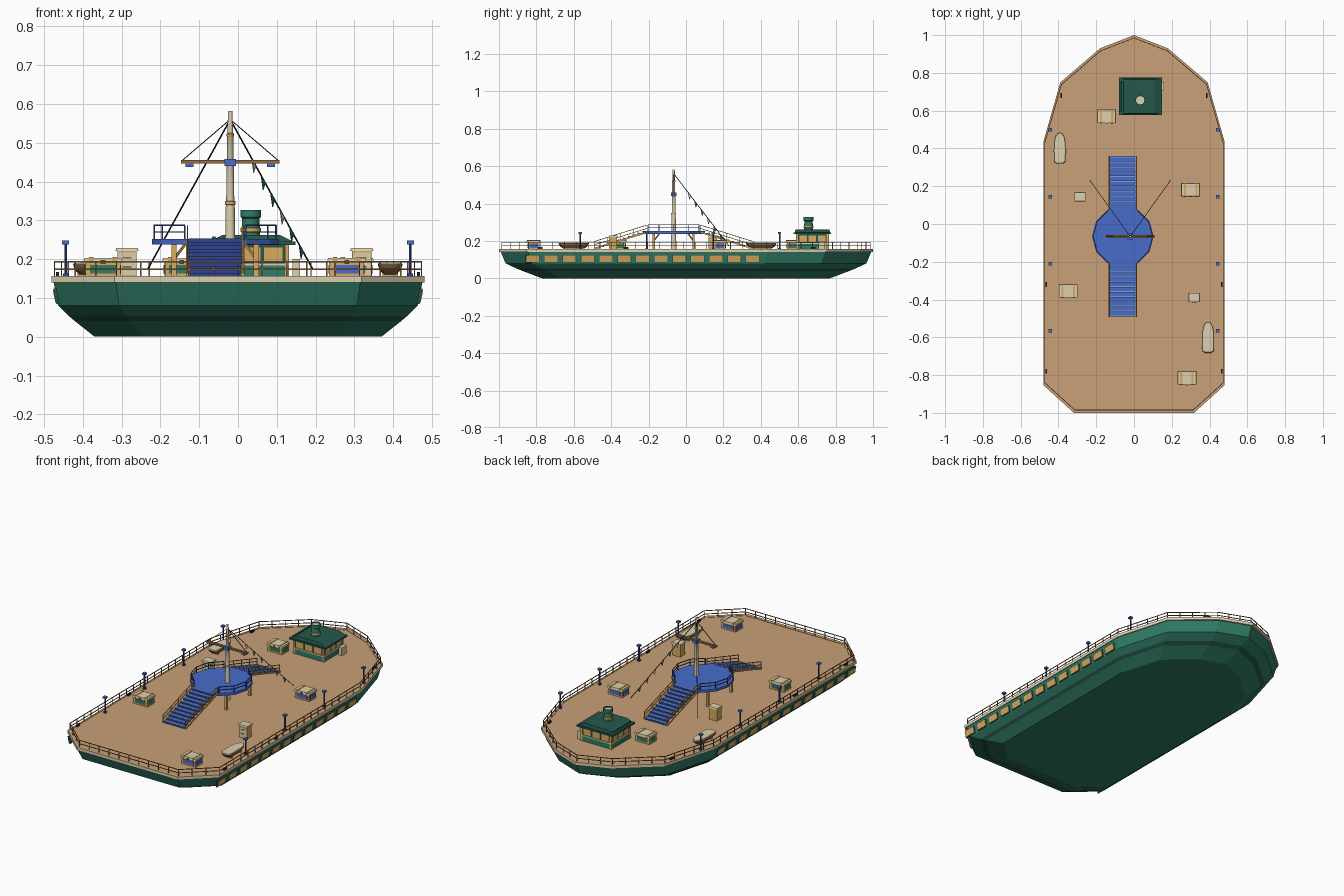
import bpy, bmesh, math
from mathutils import Vector

if "Cube" in bpy.data.objects:
    bpy.data.objects.remove(bpy.data.objects["Cube"])

PALETTE = {
    "hull_green": (48, 125, 103), "dark_green": (37, 88, 76), "light_blue": (128, 158, 224),
    "deck_tan": (200, 161, 119), "cream": (220, 208, 175), "blue": (72, 108, 202),
    "navy": (48, 68, 142), "gold": (218, 171, 96), "wood_brown": (146, 109, 66), "rope_dark": (38, 36, 35)}
NAMES = list(PALETTE)
MATS = []
for n, c in PALETTE.items():
    m = bpy.data.materials.new(n)
    m.diffuse_color = [((v / 255 + .055) / 1.055) ** 2.4 for v in c] + [1]
    m.use_nodes = True
    m.node_tree.nodes["Principled BSDF"].inputs["Base Color"].default_value = m.diffuse_color
    MATS.append(m)


class Part:
    """Collects solids into one named object."""
    def __init__(self, name):
        self.name, self.bm = name, bmesh.new()

    def loft(self, rings, mats, caps=(None, None)):
        vs = [[self.bm.verts.new(p) for p in r] for r in rings]
        n = len(vs[0])
        for k in range(len(vs) - 1):
            for i in range(n):
                j = (i + 1) % n
                f = self.bm.faces.new((vs[k][i], vs[k][j], vs[k + 1][j], vs[k + 1][i]))
                f.material_index = NAMES.index(mats[k] if isinstance(mats, list) else mats)
        for ring, cap in ((vs[0][::-1], caps[0]), (vs[-1], caps[1])):
            if cap:
                self.bm.faces.new(ring).material_index = NAMES.index(cap)
        return self

    def box(self, x, y, z0, w, d, h, mat, tx=0.0, ty=0.0, top=None, lean=0.0):
        def rect(x, a, b, z):
            return [(x - a, y - b, z), (x + a, y - b, z), (x + a, y + b, z), (x - a, y + b, z)]
        return self.loft([rect(x, w / 2, d / 2, z0), rect(x + lean, w / 2 - tx, d / 2 - ty, z0 + h)], mat,
                         (mat, top or mat))

    def lathe(self, x, y, prof, mats, caps, n=10):
        """prof: (radius, z) from bottom to top."""
        return self.loft([[(x + r * math.cos(2 * math.pi * i / n), y + r * math.sin(2 * math.pi * i / n), z)
                           for i in range(n)] for r, z in prof], mats, caps)

    def tube(self, p, q, r, mat, n=4):
        p, q = Vector(p), Vector(q)
        rot = (q - p).to_track_quat('Z', 'Y').to_matrix()
        ring = [rot @ Vector((r * math.cos(2 * math.pi * (i + .5) / n), r * math.sin(2 * math.pi * (i + .5) / n), 0))
                for i in range(n)]
        return self.loft([[p + v for v in ring], [q + v for v in ring]], mat, (mat, mat))

    def done(self, smooth=False):
        bmesh.ops.recalc_face_normals(self.bm, faces=self.bm.faces)
        me = bpy.data.meshes.new(self.name)
        self.bm.to_mesh(me)
        self.bm.free()
        ob = bpy.data.objects.new(self.name, me)
        bpy.context.collection.objects.link(ob)
        for m in MATS:
            me.materials.append(m)
        if smooth:
            bpy.context.view_layer.objects.active = ob
            ob.select_set(True)
            bpy.ops.object.shade_smooth_by_angle(angle=math.radians(40))
            ob.select_set(False)


DECK = .155
half = [(0, 1), (.18, .93), (.39, .75), (.48, .435), (.48, -.853), (.318, -1)]
outline = [(-x, y) for x, y in half[1:]] + [(x, y) for x, y in half[::-1]]


def layer(s, z):
    return [(x * s, y * s, z) for x, y in outline]


# Hull: lofted outline layers with a dark stripe, raised cap rail and deck
Part("hull").loft([layer(.77, 0), layer(.875, .04), layer(.905, .052), layer(.965, .08), layer(.99, .14)],
                  ["hull_green", "dark_green", "hull_green", "hull_green"], ("hull_green", None)).done()
Part("gunwale").loft([layer(.985, .14), layer(1, .14), layer(1, .157), layer(.98, .157), layer(.98, .15)],
                     ["cream", "cream", "deck_tan", "deck_tan"]).done()
Part("deck").loft([layer(.985, .15), layer(.985, DECK)], "deck_tan", (None, "deck_tan")).done()

# Side windows, leaning with the hull
win = Part("hull_windows")
for s in (-1, 1):
    for i in range(13):
        y = -.82 + i * .098
        win.box(s * .464, y, .084, .008, .076, .04, "dark_green", lean=s * .008)
        win.box(s * .466, y, .087, .009, .068, .034, "gold", lean=s * .007)
win.done()

# Perimeter railing
rail = Part("deck_railing")
pts = [Vector(p) for p in layer(.985, DECK)]
for a, b in zip(pts, pts[1:] + pts[:1]):
    n = max(1, round((b - a).length / .065))
    for i in range(n):
        p = a.lerp(b, i / n)
        rail.tube(p, p + Vector((0, 0, .038)), .0024, "wood_brown")
    for h in (.019, .038):
        rail.tube(a + Vector((0, 0, h)), b + Vector((0, 0, h)), .0024, "wood_brown")
rail.done()

# Round platform on timber legs
PX, PY, PR = -.059, -.066, .163
Part("platform").lathe(PX, PY, [(PR, .238), (PR, .252)], "blue", ("blue", "blue"), 12).done()
legs = Part("platform_legs")
for k in range(4):
    a = math.radians(45 + 90 * k)
    dx, dy = math.cos(a), math.sin(a)
    x, y = PX + .15 * dx, PY + .15 * dy
    legs.box(x, y, DECK, .013, .013, .083, "gold")
    legs.tube((x, y, .2), (x - .04 * dx, y - .04 * dy, .238), .004, "gold")
legs.done()

# Platform railing, open where the stairs arrive
prail = Part("platform_railing")
ring = [Vector((PX + .157 * math.cos(math.radians(30 * i)), PY + .157 * math.sin(math.radians(30 * i)), .252))
        for i in range(12)]
for i, p in enumerate(ring):
    q = ring[(i + 1) % 12]
    if i != 3 and i != 9:
        prail.tube(p, p + Vector((0, 0, .035)), .003, "navy")
    if i not in (2, 3, 8, 9):
        for h in (.018, .035):
            prail.tube(p + Vector((0, 0, h)), q + Vector((0, 0, h)), .0025, "navy")
prail.done()

# Two stair flights, mirrored about the platform, with pale nosings
for side, name in ((-1, "front_stairs"), (1, "rear_stairs")):
    st = Part(name)
    y_low, y_top, steps = PY + side * .425, PY + side * .142, 11
    run, rise = (y_top - y_low) / steps, (.252 - DECK) / steps
    for i in range(steps):
        y, z = y_low + run * (i + .5), DECK + rise * i
        st.box(PX, y, z + rise - .004, .14, abs(run), .004, "navy", top="blue")
        st.box(PX, y - run * .35, z + rise - .001, .134, .0065, .0016, "navy", top="light_blue")
        st.box(PX, y - run * .42, z, .14, .004, rise - .004, "navy")
    for s in (-1, 1):
        x = PX + s * .071
        lo, hi = Vector((x, y_low, DECK + .004)), Vector((x, y_top, .247))
        st.tube(lo, hi, .006, "gold")
        for h in (.02, .038):
            st.tube(lo + Vector((0, 0, h)), hi + Vector((0, 0, h)), .0025, "gold")
        for t in range(5):
            p = lo.lerp(hi, t / 4)
            st.tube(p, p + Vector((0, 0, .038)), .0025, "gold")
    st.done()

# Mast with bands, yard and hanging blocks
MX, MY = -.02, -.066
Part("mast").lathe(MX, MY, [(.016, DECK), (.013, .25), (.0115, .34), (.014, .341), (.014, .349), (.0105, .35),
                            (.008, .515), (.0095, .517), (.0095, .523), (.007, .525), (.006, .582)],
                   ["cream"] * 2 + ["gold"] * 3 + ["cream"] + ["gold"] * 3 + ["cream"], ("cream", "cream")).done(True)
yard = Part("yard").box(MX, MY, .446, .255, .014, .009, "wood_brown").box(MX, MY, .44, .03, .03, .018, "blue")
for x in (-.125, .085):
    yard.box(x, MY, .437, .02, .018, .009, "blue")
yard.done()

# Stays and pennants
top = Vector((MX, MY, .56))
rig = Part("rigging")
for s in (-1, 1):
    rig.tube(top, (MX + s * .125, MY, .453), .0018, "rope_dark")
    rig.tube(top, (MX + s * .212, .229, DECK + .02), .002, "rope_dark")
rig.done()
flags = Part("pennants")
end = Vector((MX + .212, .229, DECK + .02))
for i in range(6):
    p, q = top.lerp(end, .26 + .115 * i), top.lerp(end, .31 + .115 * i)
    tip = (p + q) / 2 - Vector((0, 0, .028))
    off = Vector((.001, -.001, 0))
    c = ("cream", "hull_green", "hull_green")[i % 3]
    flags.loft([[p - off, q - off, tip - off], [p + off, q + off, tip + off]], c, (c, c))
flags.done()

# Deckhouse with panelled base, windows, sloped roof and funnel
HX, HY = .034, .676
house = Part("deckhouse").box(HX, HY, DECK, .19, .17, .03, "hull_green").box(HX, HY, .185, .184, .164, .053, "dark_green")
house.box(HX, HY, .184, .196, .176, .006, "cream")
for s in (-1, 1):
    for k in (-1, 0, 1):
        house.box(HX + k * .057, HY + s * .082, .193, .048, .006, .037, "gold")
        house.box(HX + s * .092, HY + k * .05, .193, .006, .04, .037, "gold")
    for t in (-1, 1):
        house.box(HX + s * .092, HY + t * .082, DECK, .011, .011, .083, "gold")
house.done()
roof = Part("deckhouse_roof").box(HX, HY, .236, .228, .2, .01, "dark_green")
roof.box(HX, HY, .246, .212, .188, .016, "dark_green", .032, .004)
roof.box(-.062, HY, .246, .014, .16, .012, "dark_green", .003, .003, top="hull_green").done()
Part("funnel").lathe(.033, .655, [(.024, .255), (.024, .27), (.026, .271), (.026, .28), (.0235, .281), (.022, .305),
                                  (.026, .308), (.026, .327), (.022, .327), (.022, .32)],
                     ["hull_green"] + ["gold"] * 3 + ["hull_green"] * 5, ("hull_green", "cream"), 12).done(True)
Part("side_crate").box(.15, .73, DECK, .02, .045, .045, "cream").done()

# Storage lockers with strapped lids
for i, (x, y, c) in enumerate([(-.145, .57, "hull_green"), (.3, .181, "blue"),
                               (-.348, -.354, "hull_green"), (.28, -.815, "blue")]):
    lk = Part("locker_%d" % (i + 1)).box(x, y, DECK, .09, .062, .038, "gold")
    for s in (-1, 1):
        lk.box(x, y + s * .031, DECK + .008, .066, .004, .022, c).box(x + s * .045, y, DECK + .008, .004, .045, .022, c)
    lk.box(x, y, DECK + .038, .1, .072, .01, "cream", .002, .002)
    for s in (-1, 1):
        lk.box(x + s * .03, y, DECK + .038, .011, .074, .0125, "gold", 0, .001)
    lk.box(x, y - .037, DECK + .033, .012, .004, .01, "wood_brown").done()

# Tall cabinets
for i, (x, y) in enumerate([(-.286, .145), (.319, -.389)]):
    cb = Part("cabinet_%d" % (i + 1)).box(x, y, DECK, .05, .042, .066, "gold")
    cb.box(x, y - .021, DECK + .004, .046, .005, .058, "cream").box(x, y, DECK + .066, .06, .05, .008, "cream", .002, .002)
    for h in (.022, .046):
        cb.box(x, y - .0238, DECK + h, .024, .003, .005, "wood_brown")
    cb.done()

# Covered rowing boats, bow towards the rear
boat = [(-.55, -1), (.55, -1), (.95, -.88), (1, -.2), (.97, .35), (.75, .75), (.3, 1),
        (-.3, 1), (-.75, .75), (-.97, .35), (-1, -.2), (-.95, -.88)]
for i, (x, y) in enumerate([(-.393, .402), (.392, -.6)]):
    def sect(s, z):
        return [(x + .032 * s * u, y + .082 * (s * .6 + .4) * v, z) for u, v in boat]
    b = Part("rowing_boat_%d" % (i + 1))
    b.loft([sect(.5, .16), sect(.85, .172), sect(1, .186), sect(.92, .19)],
           ["wood_brown", "wood_brown", "cream"], ("wood_brown", "cream"))
    for t in (-.045, .04):
        b.box(x, y + t, DECK, .04, .01, .01, "gold")
    b.done()

# Lamp posts and mooring cleats
lamps, cleats = Part("lamp_posts"), Part("cleats")
for s in (-1, 1):
    for y in (.5, .145, -.21, -.565):
        lamps.box(s * .444, y, DECK, .014, .014, .008, "navy").tube((s * .444, y, DECK), (s * .444, y, .238), .004, "navy", 6)
        lamps.box(s * .444, y, .238, .018, .018, .01, "blue")
    for x, y in ((.465, -.32), (.465, -.78), (.386, .68)):
        cleats.box(s * x, y, DECK, .008, .025, .012, "rope_dark")
lamps.done()
cleats.done()
